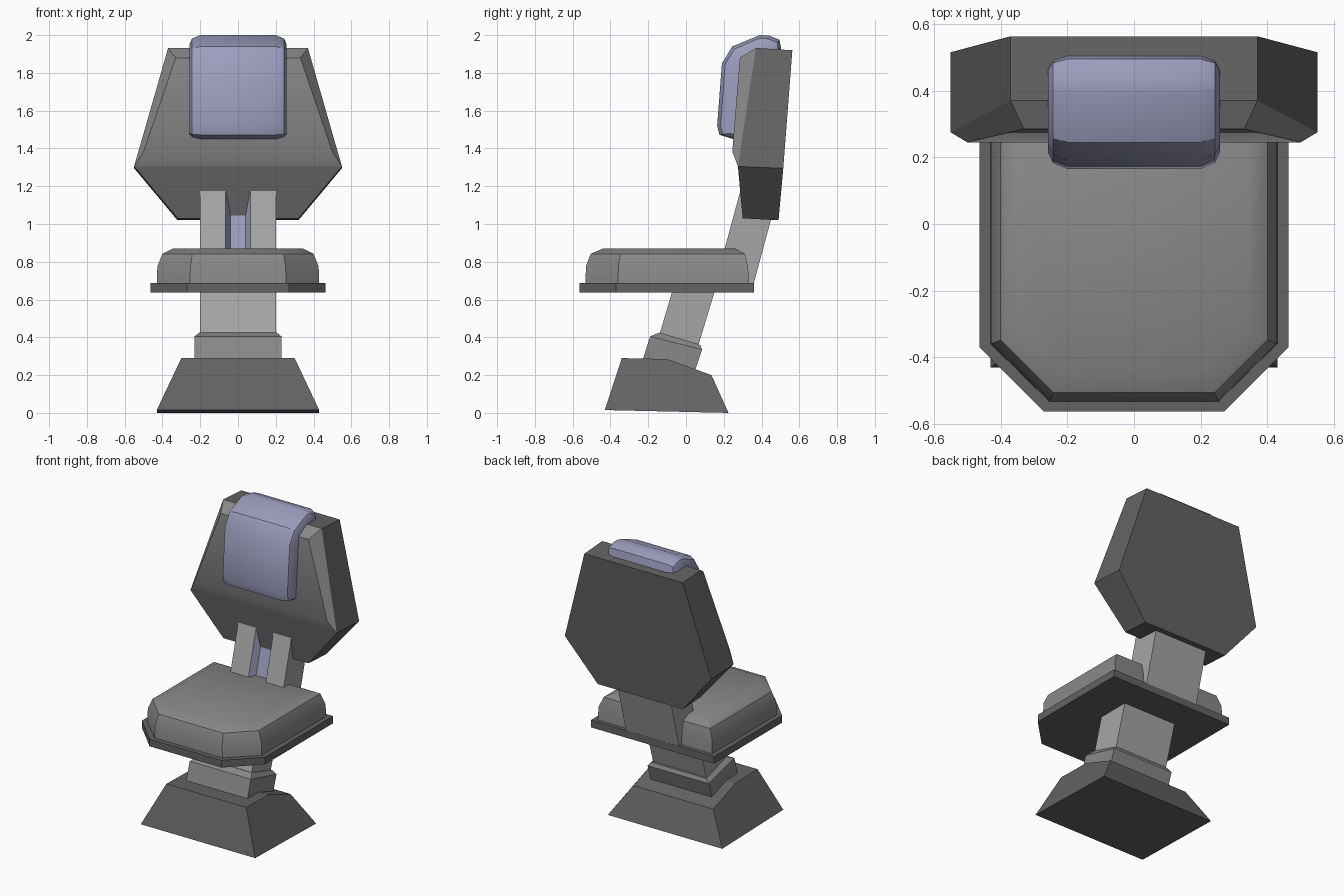
import bpy, bmesh
from math import radians
from mathutils import Vector

if "Cube" in bpy.data.objects:
    bpy.data.objects.remove(bpy.data.objects["Cube"])


def material(name, *rgb):
    m = bpy.data.materials.new(name)
    m.diffuse_color = (*rgb, 1)
    m.use_nodes = True
    m.node_tree.nodes["Principled BSDF"].inputs["Base Color"].default_value = m.diffuse_color
    return m


lilac = material("lilac", .34, .34, .52)
dark = material("dark_grey", .125, .125, .125)
padding = material("padding_grey", .25, .25, .25)
metal = material("metal_grey", .38, .38, .38)


def build(name, verts, faces, mat, smooth=None):
    bm = bmesh.new()
    vs = [bm.verts.new(v) for v in verts]
    for f in faces:
        bm.faces.new([vs[i] for i in f])
    loose = [v for v in vs if not v.link_faces]
    bmesh.ops.delete(bm, geom=loose, context='VERTS')
    bmesh.ops.recalc_face_normals(bm, faces=bm.faces)
    me = bpy.data.meshes.new(name)
    bm.to_mesh(me)
    bm.free()
    me.materials.append(mat)
    ob = bpy.data.objects.new(name, me)
    bpy.context.collection.objects.link(ob)
    if smooth:
        bpy.ops.object.select_all(action='DESELECT')
        ob.select_set(True)
        bpy.context.view_layer.objects.active = ob
        bpy.ops.object.shade_smooth_by_angle(angle=radians(smooth))
    return ob


def loft_faces(n, rings, cap_end=True):
    faces = [list(range(n))]
    for r in range(rings - 1):
        for i in range(n):
            j = (i + 1) % n
            faces.append([r * n + i, r * n + j, (r + 1) * n + j, (r + 1) * n + i])
    if cap_end:
        faces.append(list(range((rings - 1) * n, rings * n)))
    return faces


def loft(name, rings, mat, smooth=None):
    return build(name, [v for r in rings for v in r],
                 loft_faces(len(rings[0]), len(rings)), mat, smooth)


def mirrored(half):
    """Half outline closed with its mirror image in x."""
    return half + [(-x, y, z) for x, y, z in reversed(half)]


def box_ring(w, y0, z0, y1, z1):
    return mirrored([(w, y0, z0), (w, y1, z1)])


# Base: side profile as (half width, y, z), spanning both sides
profile = [(.43, -.43, .015), (.43, .225, 0), (.3, .135, .2), (.3, -.1, .285), (.3, -.34, .29)]
loft("base", [[(s * w, y, z) for w, y, z in profile] for s in (-1, 1)], dark)

# Leaning collar and post
loft("collar", [box_ring(.23, -.255, .2, .02, .14),
                box_ring(.23, -.19, .405, .085, .335),
                box_ring(.205, -.143, .425, .075, .36)], padding)
loft("post", [box_ring(.2, -.16, .35, .045, .29),
              box_ring(.2, -.068, .66, .157, .66)], metal)


# Seat plate and cushion, chamfered at the front corners
def seat_ring(w, back, side_y, front_w, front_y, z):
    return mirrored([(w, back, z), (w, side_y, z), (front_w, front_y, z)])


loft("seat_plate", [seat_ring(.463, .36, -.37, .27, -.563, z) for z in (.638, .687)], dark)
loft("seat_cushion", [seat_ring(.43, .335, -.36, .255, -.532, .68),
                      seat_ring(.427, .328, -.358, .252, -.53, .775),
                      seat_ring(.4, .312, -.348, .242, -.505, .842),
                      seat_ring(.345, .26, -.32, .22, -.44, .87)], padding, 35)


# Back support with a coloured groove down the front
def support_ring(z):
    f, b = .205 + .27 * (z - .87), .36 + .27 * (z - .69)
    return mirrored([(.2, b, z), (.2, f, z), (.065, f, z), (.04, f + .046, z)])


support = loft("back_support", [support_ring(.67), support_ring(1.19)], metal)
support.data.materials.append(lilac)
for p in support.data.polygons:
    if len(p.vertices) == 4 and abs(p.center.x) < .06 and p.center.y < .3:
        p.material_index = 1

# Backrest: hexagonal shell, with a raised padded panel on the upper front
back = [(-.37, .563, 1.92), (-.55, .515, 1.295), (-.32, .49, 1.02)]
front = [(-.37, .37, 1.932), (-.55, .275, 1.305), (-.32, .30, 1.03)]
inner = [(-.33, .285, 1.88), (-.5, .245, 1.383)]
build("backrest_shell", mirrored(back) + mirrored(front),
      loft_faces(6, 2, cap_end=False) + [(7, 8, 9, 10)], dark)
build("backrest_panel", mirrored(front[:2]) + mirrored(inner),
      loft_faces(4, 2)[1:], padding, 45)

# Headrest pad: side profile (y, z) drawn in towards its core at the sides
pad = [(.25, 1.45), (.177, 1.472), (.165, 1.52), (.19, 1.85), (.245, 1.94), (.39, 2.0),
       (.44, 1.997), (.495, 1.975), (.505, 1.92), (.42, 1.85), (.35, 1.45)]


def pad_ring(x, inset):
    ring = []
    for y, z in pad:
        p = Vector((y, z))
        core = Vector((.36, min(max(z, 1.5), 1.82)))
        p += (core - p).normalized() * inset
        ring.append((x, p.x, p.y))
    return ring


sections = [(-.258, .05), (-.243, .018), (-.2, 0), (.2, 0), (.243, .018), (.258, .05)]
loft("headrest", [pad_ring(x, d) for x, d in sections], lilac, 30)
